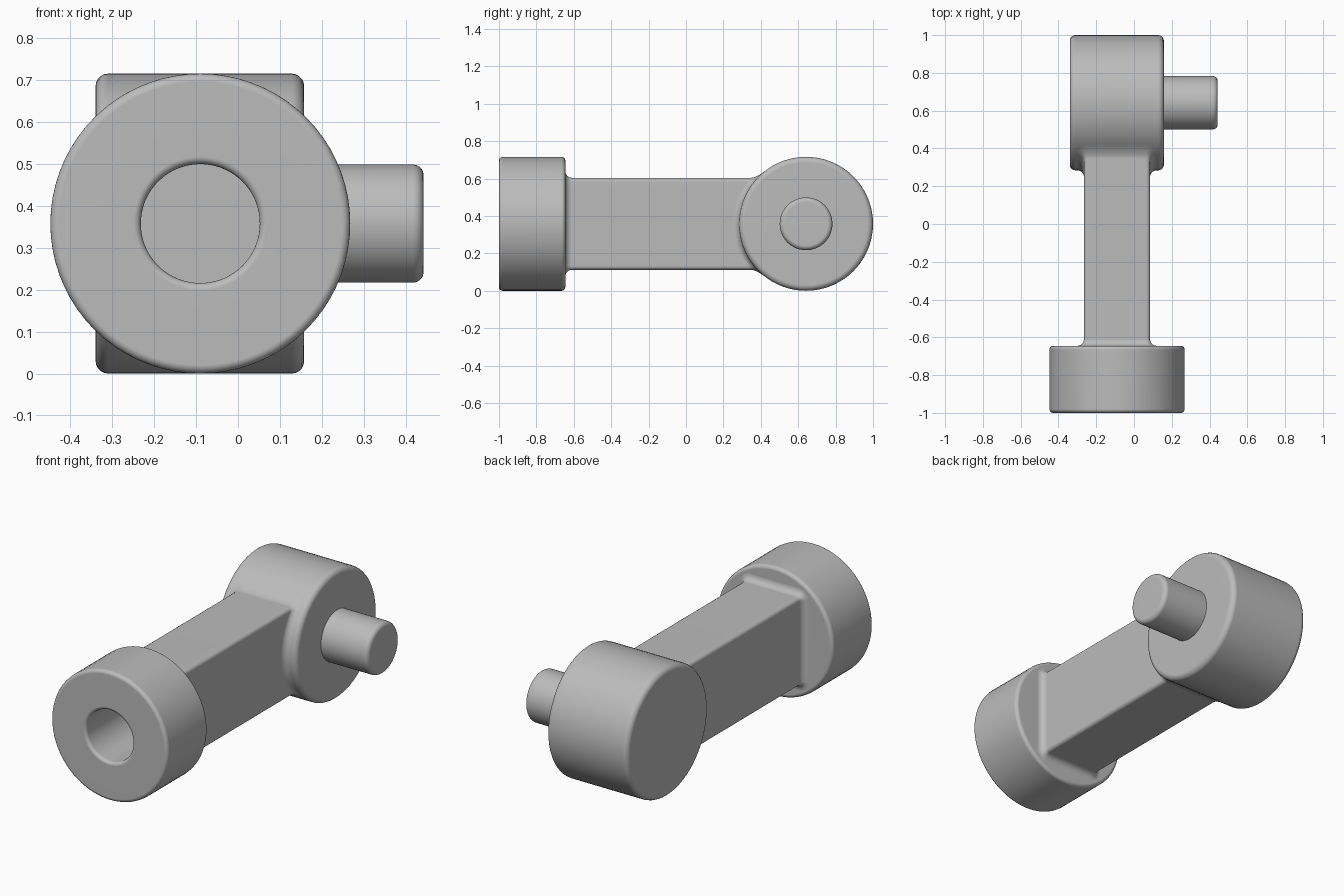
import bpy
import bmesh
from math import sin, cos, pi, sqrt, radians
from mathutils import Vector

default = bpy.data.objects.get("Cube")
if default:
    bpy.data.objects.remove(default, do_unlink=True)

# One grey finish for the whole model
grey = bpy.data.materials.new("plain grey")
grey.use_nodes = True
COLOUR = (0.5, 0.5, 0.5, 1)
grey.diffuse_color = COLOUR
grey.node_tree.nodes["Principled BSDF"].inputs["Base Color"].default_value = COLOUR

MID_X, MID_Z = -0.09, 0.358      # beam and collar axis
HUB_Y, RADIUS = 0.642, 0.358     # cross cylinder centre and radius
COLLAR_BACK = -0.645


def finish(name, bm):
    bmesh.ops.remove_doubles(bm, verts=bm.verts, dist=1e-5)
    bmesh.ops.recalc_face_normals(bm, faces=bm.faces)
    mesh = bpy.data.meshes.new(name)
    bm.to_mesh(mesh)
    bm.free()
    mesh.materials.append(grey)
    obj = bpy.data.objects.new(name, mesh)
    bpy.context.collection.objects.link(obj)
    bpy.ops.object.select_all(action='DESELECT')
    obj.select_set(True)
    bpy.context.view_layer.objects.active = obj
    bpy.ops.object.shade_smooth_by_angle(angle=radians(40))
    weighted = obj.modifiers.new("even shading", 'WEIGHTED_NORMAL')
    weighted.keep_sharp = True
    return obj


def arc(cr, ca, size, start, end, steps=5):
    """Arc of (radius, along) points around (cr, ca), angles in degrees."""
    angles = [radians(start + (end - start) * i / steps) for i in range(steps + 1)]
    return [(cr + size * cos(t), ca + size * sin(t)) for t in angles]


def lathe(name, profile, axis, centre):
    """Revolve (radius, along) points about an axis through centre."""
    bm = bmesh.new()
    axis, centre, up = Vector(axis), Vector(centre), Vector((0, 0, 1))
    verts = [bm.verts.new(centre + axis * a + up * r) for r, a in profile]
    edges = [bm.edges.new(pair) for pair in zip(verts, verts[1:])]
    bmesh.ops.spin(bm, geom=verts + edges, cent=centre, axis=axis,
                   angle=2 * pi, steps=72)
    return finish(name, bm)


def solid_profile(radius, a, b, size):
    return ([(0, a)] + arc(radius - size, a + size, size, -90, 0)
            + arc(radius - size, b - size, size, 0, 90) + [(0, b)])


# Front collar with a blind bore
rim, bore = 0.02, 0.142
mouth = 0.018
collar = ([(0, -0.66), (bore, -0.66)]
          + arc(bore + mouth, -1 + mouth, mouth, 180, 270)
          + arc(RADIUS - rim, -1 + rim, rim, -90, 0)
          + arc(RADIUS - rim, COLLAR_BACK - rim, rim, 0, 90)
          + [(0, COLLAR_BACK)])
lathe("front_collar", collar, (0, 1, 0), (MID_X, 0, MID_Z))

# Cross cylinder at the back and its side pin
lathe("rear_hub", solid_profile(RADIUS, -0.34, 0.158, 0.03), (1, 0, 0), (0, HUB_Y, MID_Z))
lathe("side_pin", solid_profile(0.141, 0.1, 0.443, 0.025), (1, 0, 0), (0, HUB_Y, MID_Z))


def beam_outline(grow):
    """Rounded rectangle with divided sides, grown outwards."""
    half_w, half_h, corner = 0.175, 0.246, 0.02
    corners = []
    for sx, sz, start in ((1, 1, 0), (-1, 1, 90), (-1, -1, 180), (1, -1, 270)):
        corners.append(arc(sx * (half_w - corner), sz * (half_h - corner),
                           corner + grow, start, start + 90, 4))
    points = []
    for i, pts in enumerate(corners):
        points += pts
        a, b = Vector(pts[-1]), Vector(corners[(i + 1) % 4][0])
        points += [tuple(a.lerp(b, k / 12)) for k in range(1, 12)]
    return points


def hub_surface(z):
    return HUB_Y - sqrt(RADIUS ** 2 - z ** 2)


# Beam with concave fillets blending into the collar and the hub
bm = bmesh.new()
fillet, steps = 0.035, 6
rings = []
for end in (0, 1):
    for i in range(steps + 1):
        t = pi / 2 * (i / steps if end else 1 - i / steps)
        grow, gap = fillet * (1 - cos(t)), fillet * (1 - sin(t))
        rings.append([bm.verts.new((MID_X + x,
                                    hub_surface(z) - gap if end else COLLAR_BACK + gap,
                                    MID_Z + z)) for x, z in beam_outline(grow)])
for lower, upper in zip(rings, rings[1:]):
    for i in range(len(lower)):
        j = (i + 1) % len(lower)
        bm.faces.new((lower[i], lower[j], upper[j], upper[i]))
finish("beam", bm)
